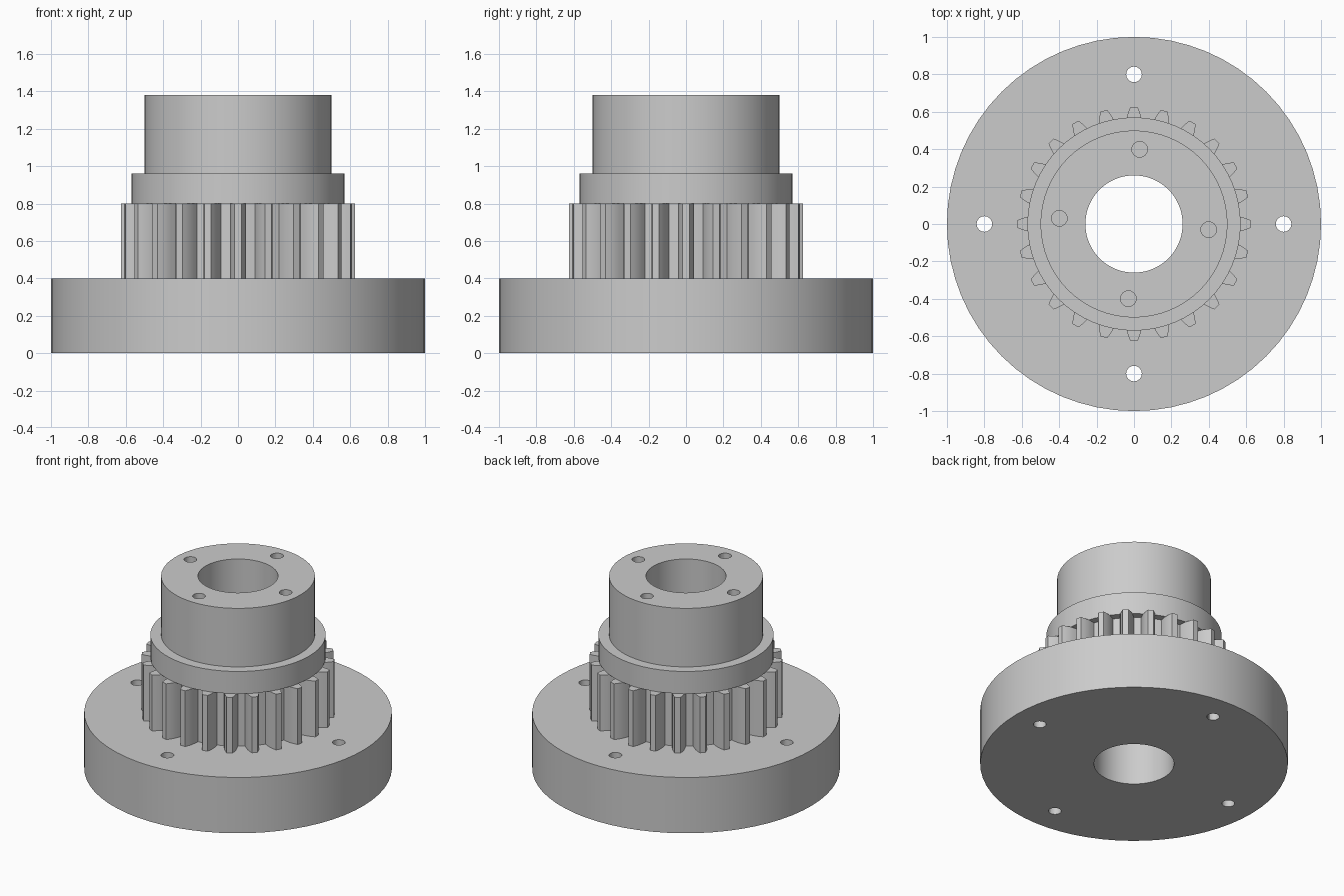
import bpy, bmesh, math
from math import cos, sin, tau

if "Cube" in bpy.data.objects:
    bpy.data.objects.remove(bpy.data.objects["Cube"], do_unlink=True)

BORE = 0.26
SIDES = 64

steel = bpy.data.materials.new("grey_steel")
steel.use_nodes = True
GREY = (0.6, 0.6, 0.6, 1)
steel.diffuse_color = GREY
steel.node_tree.nodes["Principled BSDF"].inputs["Base Color"].default_value = GREY


def circle(radius):
    return [(radius, tau * i / SIDES) for i in range(SIDES)]


def gear_outline(teeth):
    """Toothed outline as (radius, angle) pairs, one tooth on each axis."""
    half_tooth = [(0.518, 0.085), (0.55, 0.076), (0.579, 0.064), (0.606, 0.046), (0.627, 0.03)]
    tooth = [(r, -a) for r, a in half_tooth] + [(r, a) for r, a in reversed(half_tooth)]
    step = tau / teeth
    tooth.append((0.518, step / 2))
    return [(r, a + i * step) for i in range(teeth) for r, a in tooth]


def ring(name, outline, z0, z1):
    """Solid between an outline and the central bore."""
    bm = bmesh.new()

    def loop(points, z):
        return [bm.verts.new((r * cos(a), r * sin(a), z)) for r, a in points]

    inner = [(BORE, a) for _, a in outline]
    loops = [loop(outline, z0), loop(outline, z1), loop(inner, z1), loop(inner, z0)]
    n = len(outline)
    for k in range(4):
        a, b = loops[k], loops[(k + 1) % 4]
        for i in range(n):
            j = (i + 1) % n
            bm.faces.new((a[i], a[j], b[j], b[i]))
    bmesh.ops.recalc_face_normals(bm, faces=bm.faces)
    mesh = bpy.data.meshes.new(name)
    bm.to_mesh(mesh)
    bm.free()
    mesh.materials.append(steel)
    obj = bpy.data.objects.new(name, mesh)
    bpy.context.collection.objects.link(obj)
    return obj


def activate(obj):
    bpy.ops.object.select_all(action='DESELECT')
    obj.select_set(True)
    bpy.context.view_layer.objects.active = obj


def drill(obj, circle_radius, hole_radius, z0, z1, turn=0.0):
    """Cut four equally spaced vertical holes."""
    for i in range(4):
        a = turn + i * tau / 4
        bpy.ops.mesh.primitive_cylinder_add(
            vertices=16, radius=hole_radius, depth=z1 - z0,
            location=(circle_radius * cos(a), circle_radius * sin(a), (z0 + z1) / 2))
        cutter = bpy.context.object
        cutter.hide_render = True
        cutter.data.materials.append(steel)
        activate(obj)
        mod = obj.modifiers.new("hole", 'BOOLEAN')
        mod.operation = 'DIFFERENCE'
        mod.solver = 'EXACT'
        mod.object = cutter
        bpy.ops.object.modifier_apply(modifier=mod.name)
        bpy.data.objects.remove(cutter, do_unlink=True)


# Stacked parts, bottom to top
flange = ring("base_flange", circle(1.0), 0, 0.4)
gear = ring("gear_teeth", gear_outline(24), 0.4, 0.8)
collar = ring("collar", circle(0.57), 0.8, 0.96)
hub = ring("hub", circle(0.5), 0.96, 1.38)

# Through holes in the flange, blind holes in the hub
drill(flange, 0.8, 0.042, -0.1, 0.5)
drill(hub, 0.4, 0.042, 1.05, 1.5, math.radians(-4.3))

for part in (flange, gear, collar, hub):
    activate(part)
    bpy.ops.object.shade_smooth_by_angle(angle=math.radians(30))
